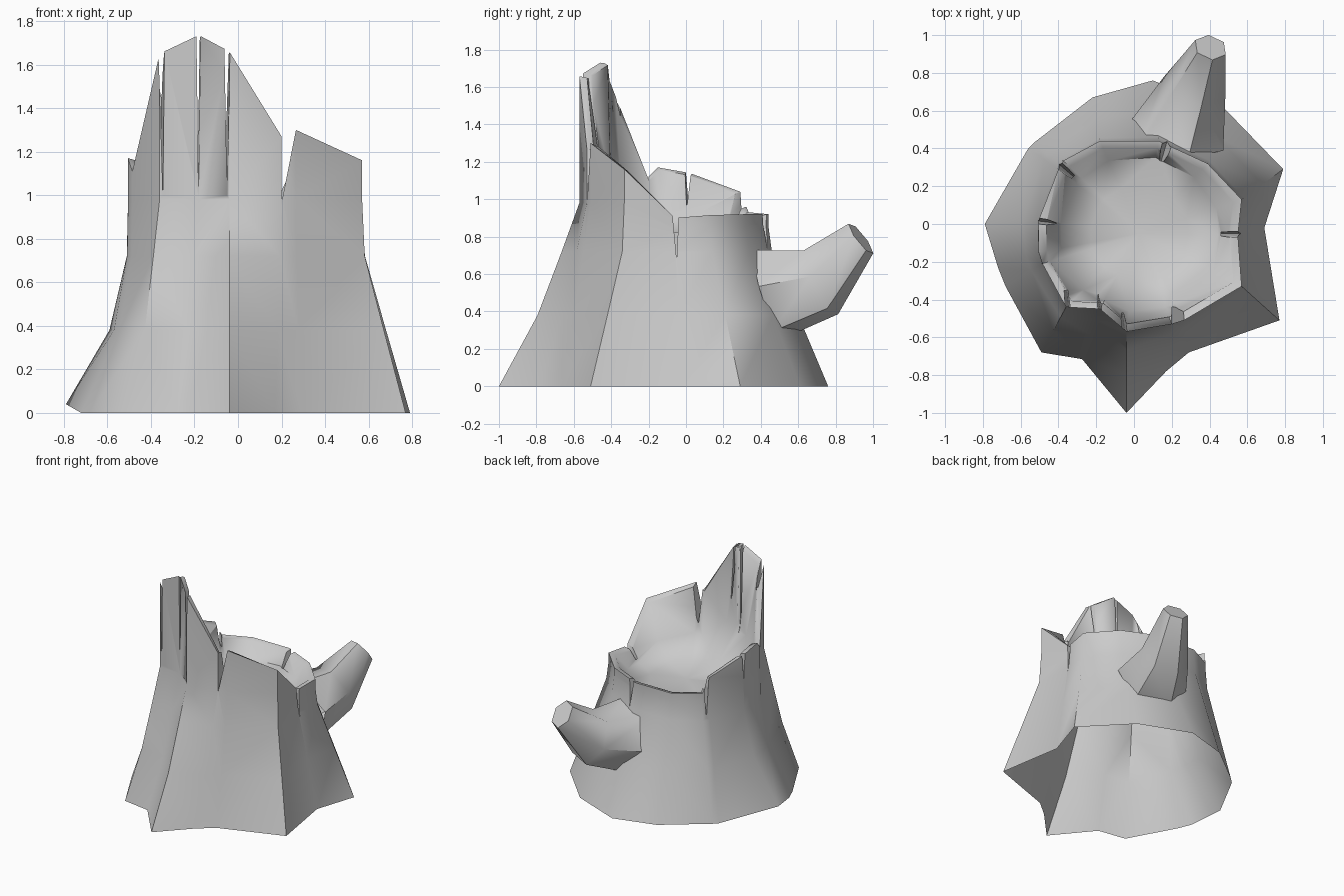
import bpy, bmesh, math
from mathutils import Vector

if "Cube" in bpy.data.objects:
    bpy.data.objects.remove(bpy.data.objects["Cube"])

# Columns around the stump: root foot x, y, rim x, y, rim height
COLS = [
    (-0.04, -1.00, -0.04, -0.57, 1.66), (0.17, -0.78, 0.20, -0.53, 1.27),
    (0.29, -0.68, 0.265, -0.51, 1.30), (0.77, -0.51, 0.57, -0.33, 1.16),
    (0.69, -0.02, 0.55, -0.06, 0.90), (0.79, 0.29, 0.57, 0.13, 0.915),
    (0.48, 0.61, 0.39, 0.32, 0.92), (0.10, 0.76, 0.13, 0.44, 0.92),
    (-0.22, 0.67, -0.18, 0.44, 0.92), (-0.53, 0.43, -0.375, 0.335, 0.93),
    (-0.56, 0.40, -0.40, 0.29, 1.04), (-0.79, 0.00, -0.505, 0.02, 1.14),
    (-0.72, -0.23, -0.505, -0.15, 1.17), (-0.68, -0.33, -0.485, -0.21, 1.11),
    (-0.49, -0.68, -0.36, -0.44, 1.65), (-0.275, -0.715, -0.18, -0.45, 1.735)]
CENTRE = Vector((0.03, -0.05))


def finish(bm, name):
    bmesh.ops.recalc_face_normals(bm, faces=bm.faces)
    me = bpy.data.meshes.new(name)
    bm.to_mesh(me)
    bm.free()
    ob = bpy.data.objects.new(name, me)
    bpy.context.collection.objects.link(ob)
    return ob


def bridge(bm, rings):
    n = len(rings[0])
    for a, b in zip(rings, rings[1:]):
        for i in range(n):
            j = (i + 1) % n
            bm.faces.new((a[i], a[j], b[j], b[i]))


# Stump wall and broken rim; flare blends differ for front, left and other sides
bm = bmesh.new()
rings = []
for front, left, other, z in ((0, 0, 0, 0), (0.48, 0.70, 0.50, 0.38),
                              (0.78, 0.98, 0.94, 0.72), (1, 1, 1, 0.98), (1, 1, 1, 9)):
    ring = []
    for bx, by, rx, ry, top in COLS:
        t = front if ry < -0.4 else left if rx < -0.45 else other
        p = Vector((bx, by)).lerp(Vector((rx, ry)), t)
        ring.append(bm.verts.new((*p, top if z > 2 else min(z, top - 0.06))))
    rings.append(ring)
rings[0][11].co.z = 0.04

# Hollow bowl: inner rim, foot of the inner wall, floor
for scale, base, slope in ((0.92, 0.91, 0.99), (0.81, 0.81, 0.38), (0.5, 0.79, 0.08)):
    ring = []
    for _, _, rx, ry, top in COLS:
        d = Vector((rx, ry)) - CENTRE
        if scale < 0.9:      # rounder towards the floor
            d = d.lerp(d.normalized() * 0.51, 0.7)
        p = CENTRE + d * scale
        ring.append(bm.verts.new((*p, base + slope * (top - 0.92))))
    rings.append(ring)
bridge(bm, rings)
mid = bm.verts.new((*CENTRE, 0.79))
last = rings[-1]
for i in range(len(last)):
    bm.faces.new((last[i], last[(i + 1) % len(last)], mid))
bm.faces.new(rings[0])
bmesh.ops.triangulate(bm, faces=[f for f in bm.faces if len(f.verts) == 4])
stump = finish(bm, "stump")

# Wedge cutters for the cracks: x, y, bottom z, top z, lean left, lean right
CRACKS = [(-0.345, -0.44, 1.0, 1.75, 0.022, 0.008), (-0.18, -0.46, 1.0, 1.85, 0.011, 0.011),
          (-0.05, -0.56, 1.0, 1.78, 0.013, 0.014), (0.201, -0.53, 0.97, 1.40, 0.002, 0.085),
          (0.55, -0.05, 0.68, 1.0, 0.03, 0.015), (0.17, 0.42, 0.72, 1.0, 0.04, 0.03),
          (-0.50, 0.015, 0.95, 1.22, 0.022, 0.022), (-0.39, 0.31, 0.74, 1.1, 0.025, 0.025)]
bm = bmesh.new()
for x, y, z0, z1, left, right in CRACKS:
    p = Vector((x, y, 0))
    out = (p - CENTRE.to_3d()).normalized()
    if y < -0.4:             # front splits run slightly askew
        out = Vector((0.12 if x < 0 else 0, -1, 0)).normalized()
    side = Vector((-out.y, out.x, 0))
    pair = []
    for d in (0.1, -0.09):
        q = p + out * d
        pair.append([bm.verts.new(q + s * side + Vector((0, 0, z)))
                     for s, z in ((0, z0), (right, z1), (-left, z1))])
    bridge(bm, pair)
    bm.faces.new(pair[0])
    bm.faces.new(pair[1])
cutter = finish(bm, "crack_cutter")
cutter.hide_render = True
mod = stump.modifiers.new("cracks", 'BOOLEAN')
mod.operation, mod.solver, mod.object = 'DIFFERENCE', 'EXACT', cutter
bpy.context.view_layer.objects.active = stump
bpy.ops.object.modifier_apply(modifier="cracks")
bpy.data.objects.remove(cutter)

# Open underside
bm = bmesh.new()
bm.from_mesh(stump.data)
under = [f for f in bm.faces if all(v.co.z < 0.05 for v in f.verts)]
bmesh.ops.delete(bm, geom=under, context='FACES')
bm.to_mesh(stump.data)
bm.free()

# Broken branch: six-sided rings along a bent path
bm = bmesh.new()
PATH = [((0.20, 0.43, 0.49), (0.10, 0.95, 0.28), 0.28, 0.265),
        ((0.32, 0.72, 0.555), (0.22, 0.85, 0.42), 0.175, 0.20),
        ((0.405, 0.935, 0.79), (0.25, 0.75, 0.60), 0.09, 0.105)]
rings = []
for c, d, w, h in PATH:
    d = Vector(d).normalized()
    side = d.cross(Vector((0, 0, 1))).normalized()
    up = side.cross(d)
    rings.append([bm.verts.new(Vector(c) + side * w * math.cos(a) + up * h * math.sin(a))
                  for a in (math.radians(-50 + 60 * i) for i in range(6))])
bridge(bm, rings)
bm.faces.new(rings[-1])
branch = finish(bm, "branch")

for ob in (stump, branch):
    bpy.ops.object.select_all(action='DESELECT')
    ob.select_set(True)
    bpy.context.view_layer.objects.active = ob
    bpy.ops.object.shade_smooth_by_angle(angle=math.radians(55))
